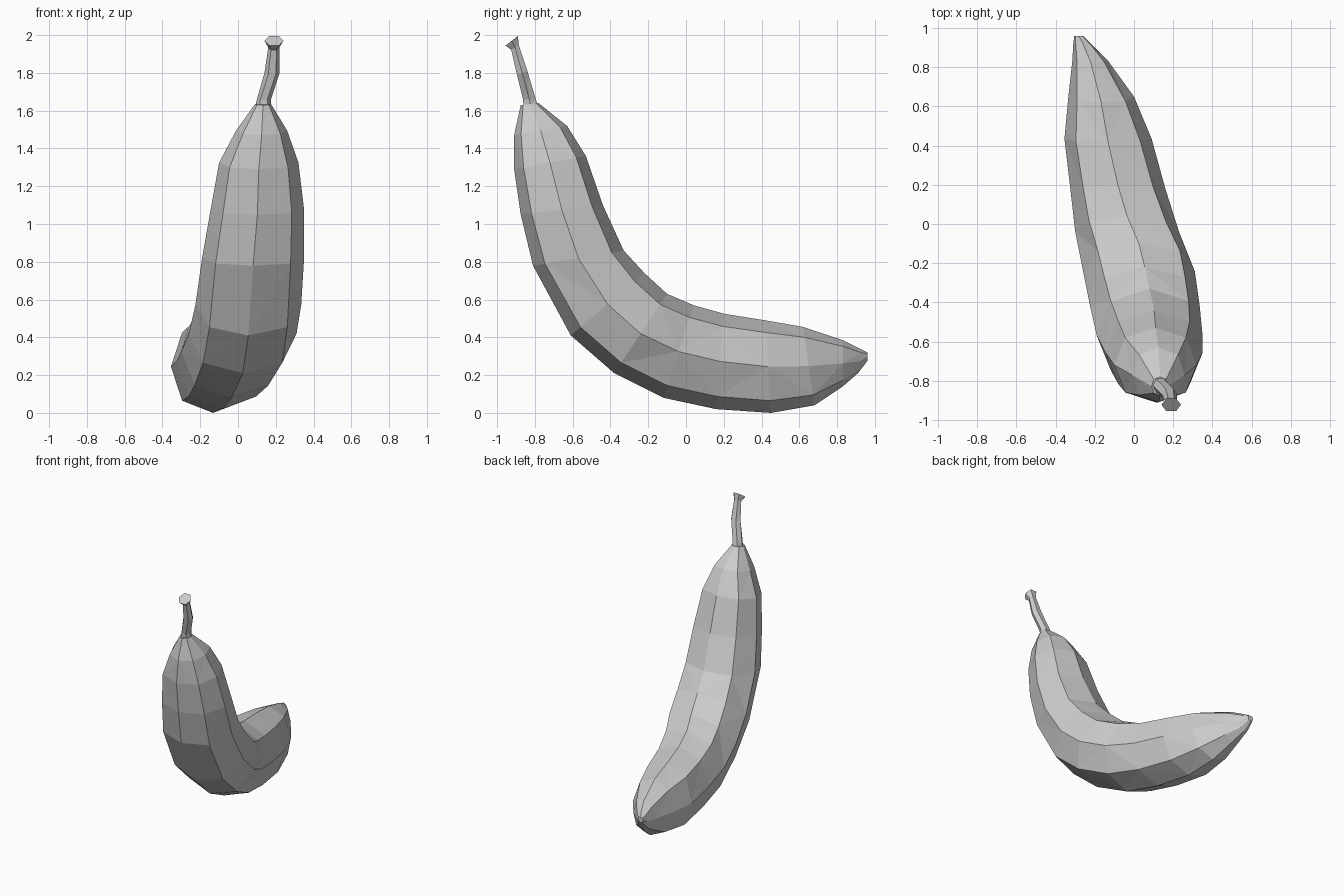
import bpy, bmesh, math
from mathutils import Vector

if "Cube" in bpy.data.objects:
    bpy.data.objects.remove(bpy.data.objects["Cube"])


def loft(name, sections, sides, diag=1.0):
    """Skin rings given as (outer y, outer z, inner y, inner z, left x, right x)."""
    bm = bmesh.new()
    rings = []
    for oy, oz, iy, iz, xl, xr in sections:
        mid = Vector(((xl + xr) / 2, (oy + iy) / 2, (oz + iz) / 2))
        across = Vector(((xr - xl) / 2, 0, 0))
        up = Vector((0, (iy - oy) / 2, (iz - oz) / 2))
        ring = []
        for k in range(sides):
            a = 2 * math.pi * k / sides
            f = diag if k % 2 else 1.0
            ring.append(bm.verts.new(mid + f * (across * math.cos(a) + up * math.sin(a))))
        rings.append(ring)
    # triangulated skin with alternating diagonals
    for i, (r0, r1) in enumerate(zip(rings, rings[1:])):
        for k in range(sides):
            a, b = r0[k], r0[(k + 1) % sides]
            c, d = r1[(k + 1) % sides], r1[k]
            tris = ((a, b, c), (a, c, d)) if (i + k) % 2 else ((a, b, d), (b, c, d))
            for t in tris:
                bm.faces.new(t)
    bm.faces.new(rings[0])
    bm.faces.new(rings[-1])
    bmesh.ops.recalc_face_normals(bm, faces=bm.faces)
    mesh = bpy.data.meshes.new(name)
    bm.to_mesh(mesh)
    bm.free()
    obj = bpy.data.objects.new(name, mesh)
    bpy.context.collection.objects.link(obj)
    return obj


# curved fruit body, from the stem end to the blossom end
loft("fruit_body", [
    (-.875, 1.63, -.78, 1.64, .09, .175),
    (-.91, 1.47, -.63, 1.52, -.01, .26),
    (-.91, 1.29, -.53, 1.36, -.10, .32),
    (-.875, 1.05, -.44, 1.10, -.145, .35),
    (-.81, .78, -.33, .86, -.19, .35),
    (-.61, .41, -.22, .74, -.225, .335),
    (-.38, .21, -.10, .63, -.26, .31),
    (-.12, .08, .04, .57, -.30, .23),
    (.16, .02, .20, .525, -.325, .16),
    (.45, .00, .42, .49, -.355, .09),
    (.68, .04, .62, .455, -.335, .00),
    (.83, .14, .83, .385, -.315, -.13),
    (.91, .21, .93, .335, -.31, -.22),
    (.96, .275, .96, .32, -.305, -.26),
], 8, 1.04)

# stem with a flared cut end
loft("stem", [
    (-.865, 1.60, -.775, 1.62, .09, .175),
    (-.868, 1.66, -.79, 1.66, .10, .175),
    (-.90, 1.79, -.835, 1.81, .14, .22),
    (-.928, 1.92, -.882, 1.95, .16, .22),
    (-.96, 1.94, -.885, 2.0, .14, .24),
], 6)
